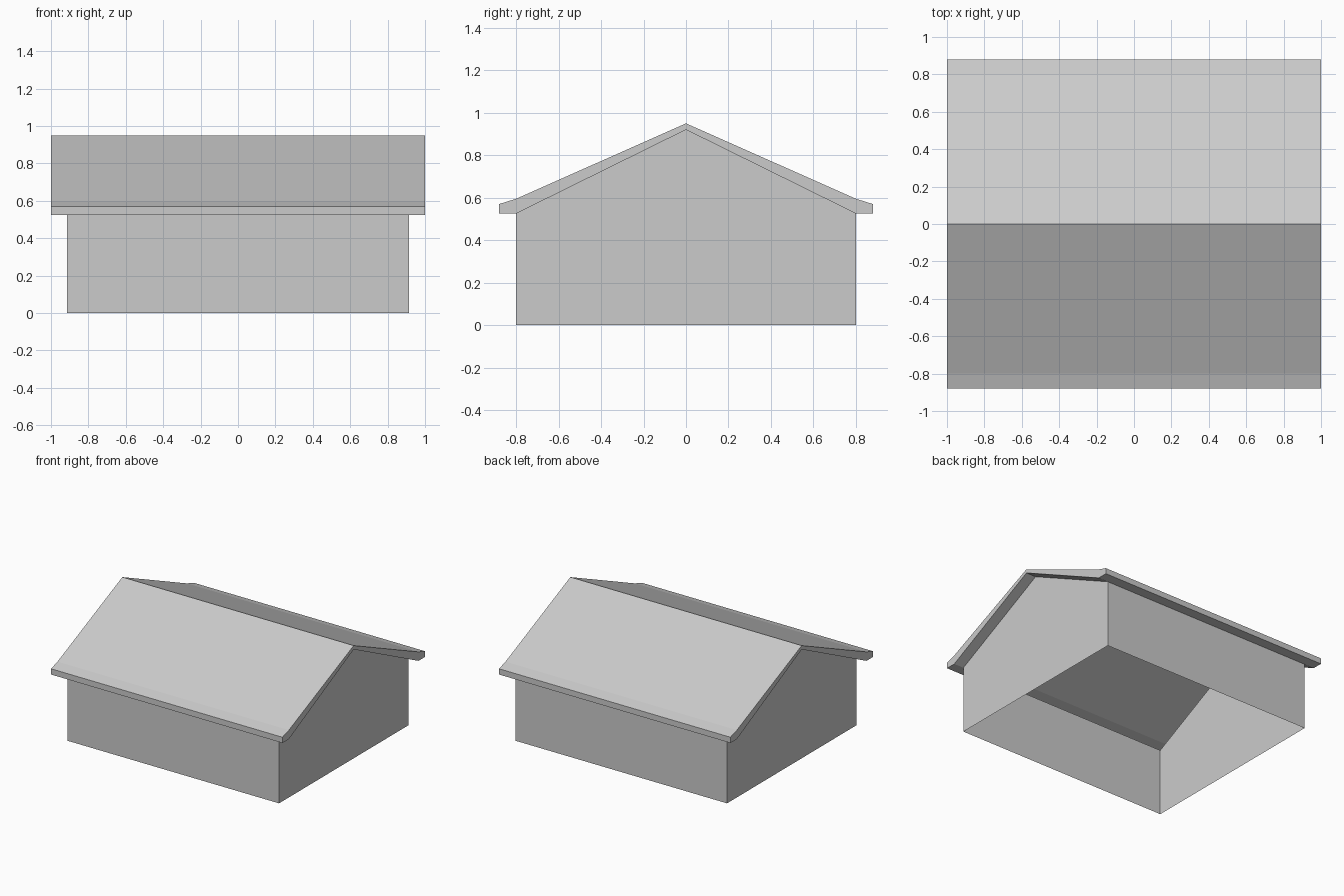
import bpy
import bmesh

cube = bpy.data.objects.get("Cube")
if cube:
    bpy.data.objects.remove(cube, do_unlink=True)

WALL_X, WALL_Y, ROOF_X, EAVE_Y = 0.915, 0.80, 1.0, 0.88
WALL_TOP, GABLE_TOP, RIDGE = 0.525, 0.92, 0.95
KINK_Z, EAVE_Z = 0.595, 0.57

grey = bpy.data.materials.new("plain grey")
grey.use_nodes = True
COLOUR = (0.6, 0.6, 0.6, 1)
grey.diffuse_color = COLOUR
grey.node_tree.nodes["Principled BSDF"].inputs["Base Color"].default_value = COLOUR


def sheet(bm, profile, x0, x1):
    """Sweep an open (y, z) profile along x from x0 to x1."""
    rows = [[bm.verts.new((x, y, z)) for y, z in profile] for x in (x0, x1)]
    for i in range(len(profile) - 1):
        bm.faces.new((rows[0][i], rows[1][i], rows[1][i + 1], rows[0][i + 1]))


def cap(bm, profile, x):
    """Flat end face on a (y, z) outline, facing outward along x."""
    pts = profile if x > 0 else profile[::-1]
    bm.faces.new([bm.verts.new((x, y, z)) for y, z in pts])


def finish(bm, name):
    bmesh.ops.remove_doubles(bm, verts=bm.verts, dist=0.0001)
    mesh = bpy.data.meshes.new(name)
    bm.to_mesh(mesh)
    bm.free()
    mesh.materials.append(grey)
    obj = bpy.data.objects.new(name, mesh)
    bpy.context.collection.objects.link(obj)


# Walls: thin shell with gabled ends, open underneath
bm = bmesh.new()
gable = [(-WALL_Y, 0), (WALL_Y, 0), (WALL_Y, WALL_TOP),
         (0, GABLE_TOP), (-WALL_Y, WALL_TOP)]
for side in (1, -1):
    cap(bm, gable, side * WALL_X)
sheet(bm, [(-WALL_Y, 0), (-WALL_Y, WALL_TOP)], -WALL_X, WALL_X)
sheet(bm, [(WALL_Y, WALL_TOP), (WALL_Y, 0)], -WALL_X, WALL_X)
finish(bm, "walls")

# Roof: slopes, fascia and soffits, hollow above the room
bm = bmesh.new()
top = [(-WALL_Y, WALL_TOP), (-EAVE_Y, WALL_TOP), (-EAVE_Y, EAVE_Z),
       (-WALL_Y, KINK_Z), (0, RIDGE), (WALL_Y, KINK_Z),
       (EAVE_Y, EAVE_Z), (EAVE_Y, WALL_TOP), (WALL_Y, WALL_TOP)]
underside = [(WALL_Y, WALL_TOP), (0, GABLE_TOP), (-WALL_Y, WALL_TOP)]
sheet(bm, top, -ROOF_X, ROOF_X)
sheet(bm, underside, -ROOF_X, -WALL_X)
sheet(bm, underside, WALL_X, ROOF_X)

# End boards: one half per slope
half = [(0, GABLE_TOP), (WALL_Y, WALL_TOP), (EAVE_Y, WALL_TOP),
        (EAVE_Y, EAVE_Z), (WALL_Y, KINK_Z), (0, RIDGE)]
mirrored = [(-y, z) for y, z in half[::-1]]
for side in (1, -1):
    cap(bm, half, side * ROOF_X)
    cap(bm, mirrored, side * ROOF_X)
finish(bm, "roof")
